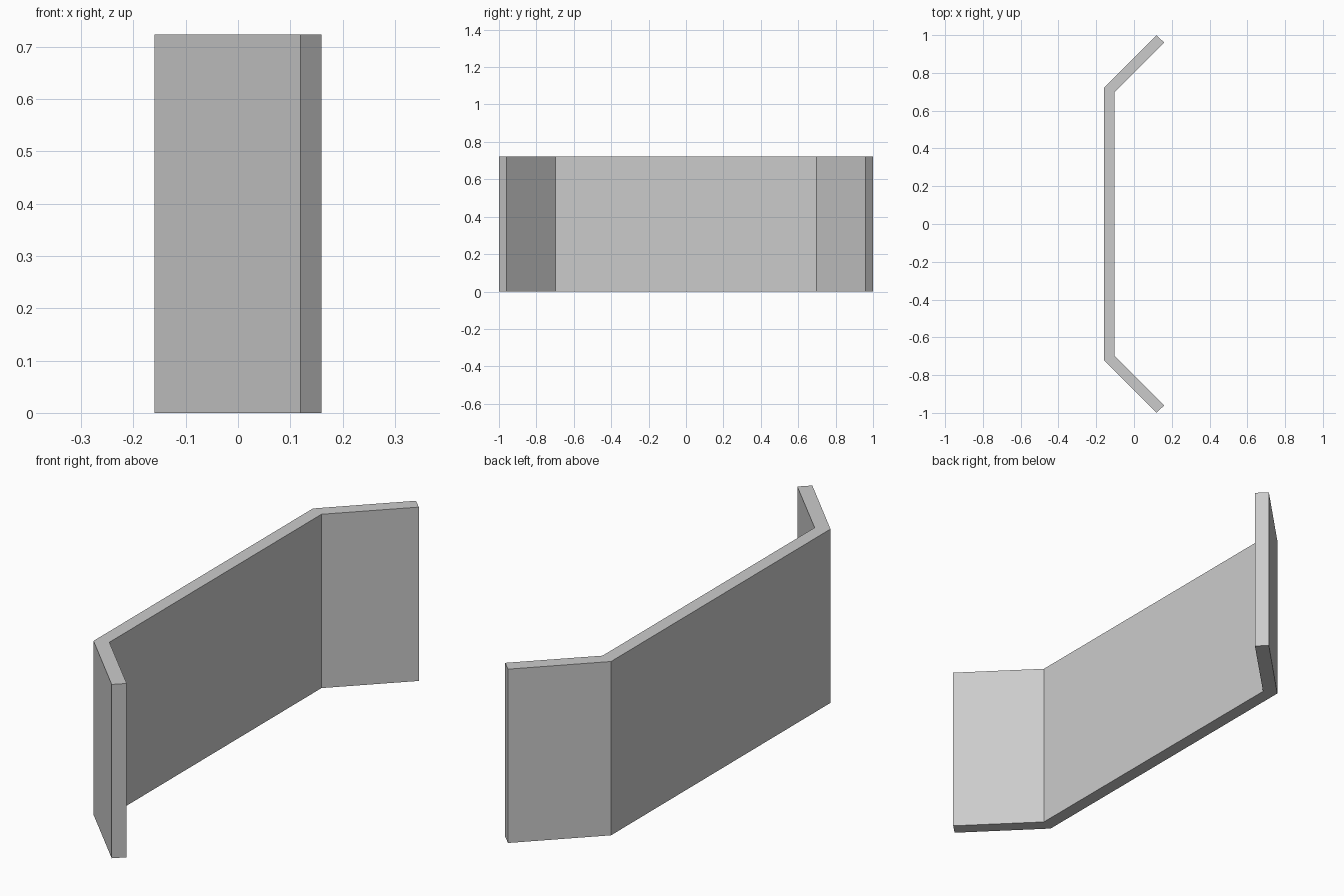
import bpy, bmesh

if "Cube" in bpy.data.objects:
    bpy.data.objects.remove(bpy.data.objects["Cube"])

HEIGHT = 0.723

# Half of the plan outline (y > 0): outer corner, outer tip, inner tip, inner corner
half = [(-0.16, 0.721), (0.119, 1.0), (0.16, 0.96), (-0.104, 0.697)]
# Mirror across y = 0 to close the folded panel outline
outline = half + [(x, -y) for x, y in reversed(half)]

# Folded panel: extrude the outline upwards
bm = bmesh.new()
base = bm.faces.new([bm.verts.new((x, y, 0)) for x, y in outline])
top = bmesh.ops.extrude_face_region(bm, geom=[base], use_keep_orig=True)
bmesh.ops.translate(bm, vec=(0, 0, HEIGHT),
                    verts=[v for v in top["geom"] if isinstance(v, bmesh.types.BMVert)])
bmesh.ops.recalc_face_normals(bm, faces=bm.faces)

mesh = bpy.data.meshes.new("folded_panel")
bm.to_mesh(mesh)
bm.free()
bpy.context.collection.objects.link(bpy.data.objects.new("folded_panel", mesh))
